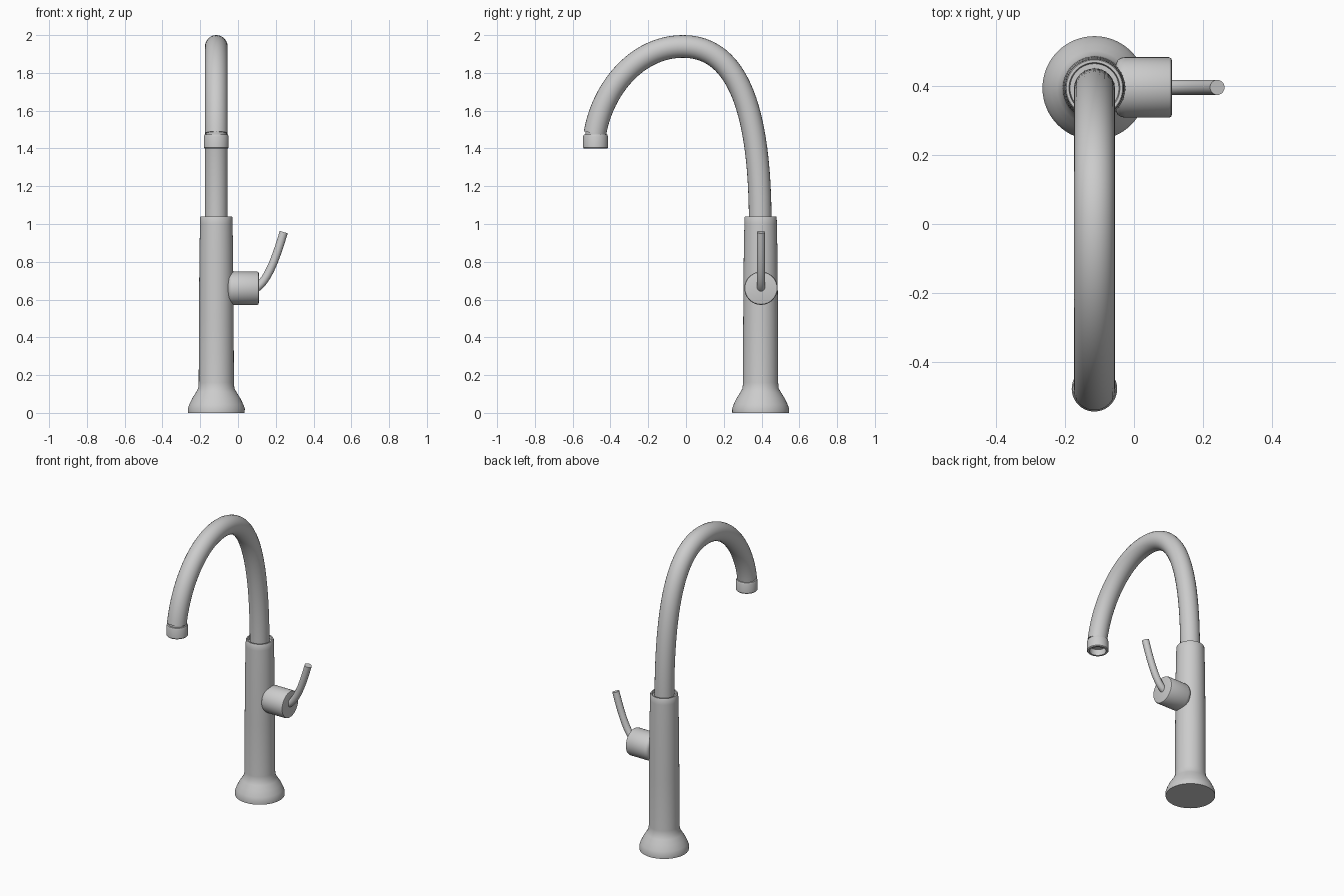
import bpy, bmesh, math
from mathutils import Vector, Matrix

if "Cube" in bpy.data.objects:
    bpy.data.objects.remove(bpy.data.objects["Cube"])

CX, CY = -0.115, 0.395   # axis of the column


def smooth(obj):
    bpy.ops.object.select_all(action='DESELECT')
    obj.select_set(True)
    bpy.context.view_layer.objects.active = obj
    if obj.type == 'CURVE':
        bpy.ops.object.convert(target='MESH')
    bpy.ops.object.shade_smooth_by_angle(angle=math.radians(35))


def lathe(name, profile, matrix, steps=64):
    """Revolve (radius, height) points round local z."""
    bm = bmesh.new()
    verts = [bm.verts.new((r, 0, z)) for r, z in profile]
    edges = [bm.edges.new(pair) for pair in zip(verts, verts[1:])]
    bmesh.ops.spin(bm, geom=verts + edges, cent=(0, 0, 0), axis=(0, 0, 1),
                   angle=math.tau, steps=steps, use_duplicate=False)
    bmesh.ops.remove_doubles(bm, verts=bm.verts[:], dist=1e-5)
    bmesh.ops.recalc_face_normals(bm, faces=bm.faces[:])
    bm.transform(matrix)
    mesh = bpy.data.meshes.new(name)
    bm.to_mesh(mesh)
    bm.free()
    obj = bpy.data.objects.new(name, mesh)
    bpy.context.collection.objects.link(obj)
    smooth(obj)


def tube(name, points, radius):
    """Round tube along Bezier points given as (left handle, point, right handle)."""
    curve = bpy.data.curves.new(name, 'CURVE')
    curve.dimensions = '3D'
    curve.bevel_depth = radius
    curve.bevel_resolution = 10
    curve.resolution_u = 24
    curve.use_fill_caps = True
    spline = curve.splines.new('BEZIER')
    spline.bezier_points.add(len(points) - 1)
    for bp, (left, co, right) in zip(spline.bezier_points, points):
        bp.handle_left_type = bp.handle_right_type = 'FREE'
        bp.handle_left, bp.co, bp.handle_right = left, co, right
    obj = bpy.data.objects.new(name, curve)
    bpy.context.collection.objects.link(obj)
    smooth(obj)


# Column with flared foot and a shallow recess round the spout
lathe("column", [(0, 0), (0.15, 0), (0.151, 0.022), (0.143, 0.045), (0.127, 0.078),
                 (0.108, 0.108), (0.096, 0.13), (0.093, 0.16), (0.092, 0.5),
                 (0.089, 0.85), (0.086, 1.0), (0.085, 1.036), (0.082, 1.041),
                 (0.074, 1.041), (0.071, 1.025), (0, 1.025)],
      Matrix.Translation((CX, CY, 0)))

# Swan-neck spout
yz = lambda y, z: Vector((CX, y, z))
tube("spout", [(yz(0.393, 0.9), yz(0.393, 1.0), yz(0.393, 1.59)),
               (yz(0.28, 1.94), yz(-0.016, 1.94), yz(-0.26, 1.94)),
               (yz(-0.442, 1.715), yz(-0.482, 1.48), yz(-0.49, 1.4))], 0.06)

# Nozzle ring, open underneath
lathe("nozzle", [(0, 1.44), (0.05, 1.44), (0.05, 1.40), (0.062, 1.40), (0.066, 1.405),
                 (0.066, 1.462), (0.062, 1.473), (0.054, 1.474), (0.054, 1.49), (0, 1.49)],
      Matrix.Translation((CX, -0.479, 0)))

# Valve hub on the right side of the column
lathe("valve_hub", [(0, -0.052), (0.07, -0.052), (0.08, -0.047), (0.086, -0.037),
                    (0.088, -0.025), (0.088, 0.101), (0.085, 0.108), (0.079, 0.11),
                    (0, 0.11)],
      Matrix.Translation((0, CY + 0.002, 0.66)) @ Matrix.Rotation(math.pi / 2, 4, 'Y'))

# Curved lever
xz = lambda x, z: Vector((x, CY + 0.002, z))
tube("lever", [(xz(0.05, 0.64), xz(0.095, 0.66), xz(0.165, 0.70)),
               (xz(0.214, 0.865), xz(0.242, 0.957), xz(0.26, 1.0))], 0.022)
